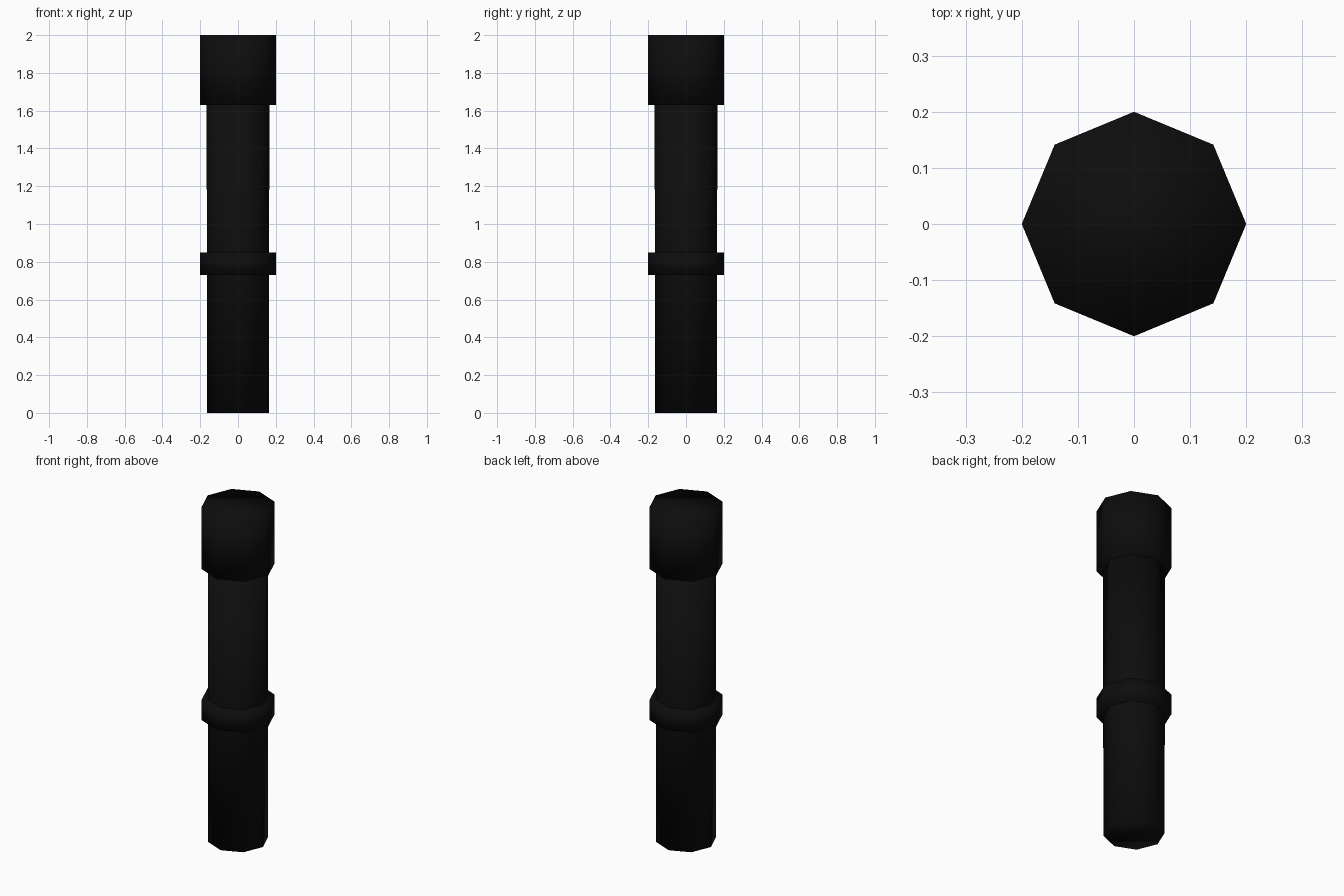
import bpy

if "Cube" in bpy.data.objects:
    bpy.data.objects.remove(bpy.data.objects["Cube"])

black = bpy.data.materials.new("black")
black.diffuse_color = (0.004, 0.004, 0.004, 1)
black.use_nodes = True
black.node_tree.nodes["Principled BSDF"].inputs["Base Color"].default_value = black.diffuse_color


def octagon(name, r_bottom, r_top, z0, z1):
    # eight-sided drum with corners on the x and y axes
    bpy.ops.mesh.primitive_cone_add(vertices=8, radius1=r_bottom, radius2=r_top,
                                    depth=z1 - z0, location=(0, 0, (z0 + z1) / 2))
    ob = bpy.context.object
    ob.name = name
    ob.data.materials.append(black)
    for p in ob.data.polygons:
        p.use_smooth = True
    return ob


# long handle, raised collar and wider head
octagon("shaft", 0.164, 0.166, 0.0, 1.64)
octagon("collar", 0.2, 0.2, 0.73, 0.85)
octagon("head", 0.2, 0.2, 1.63, 2.0)
